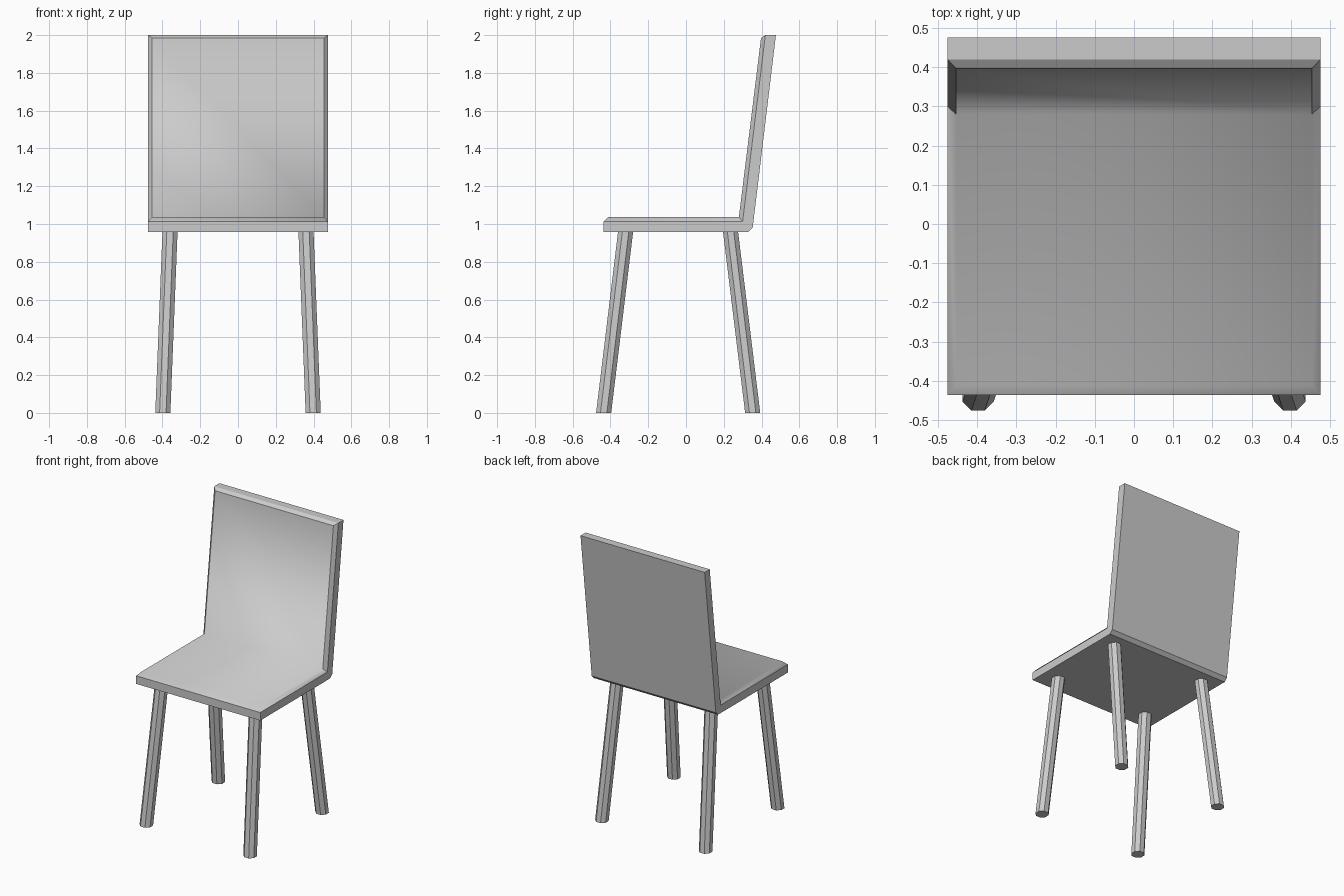
import bpy, bmesh
from mathutils import Vector

if "Cube" in bpy.data.objects:
    bpy.data.objects.remove(bpy.data.objects["Cube"])


def finish(bm, name):
    bmesh.ops.recalc_face_normals(bm, faces=bm.faces)
    mesh = bpy.data.meshes.new(name)
    bm.to_mesh(mesh)
    bm.free()
    obj = bpy.data.objects.new(name, mesh)
    bpy.context.collection.objects.link(obj)
    return obj


# Seat and backrest: one bent shell, side profile in (y, z)
HALF, INNER = 0.476, 0.454
outer = [(-0.436, 0.957), (0.33, 0.957), (0.353, 0.98), (0.476, 2.0),
         (0.42, 2.0), (0.30, 1.013), (-0.436, 1.013)]
inner = [(0.397, 1.984), (0.28, 1.037), (-0.412, 1.037)]

bm = bmesh.new()
lo, ro = [[bm.verts.new((s * HALF, y, z)) for y, z in outer] for s in (-1, 1)]
li, ri = [[bm.verts.new((s * INNER, y, z)) for y, z in inner] for s in (-1, 1)]

# Underside, back, top edge and front edge
for i in (0, 1, 2, 3, 6):
    j = (i + 1) % 7
    bm.faces.new((lo[i], lo[j], ro[j], ro[i]))
# Flat sides and the chamfers along them
for o, n in ((lo, li), (ro, ri)):
    bm.faces.new((o[0], o[1], o[2], o[5], o[6]))
    bm.faces.new((o[2], o[3], o[4], o[5]))
    for k in range(2):
        f = bm.faces.new((o[4 + k], o[5 + k], n[k + 1], n[k]))
        f.smooth = k == 1
# Chamfers at the top and front, then the smooth sitting surface
bm.faces.new((lo[4], li[0], ri[0], ro[4]))
bm.faces.new((lo[6], li[2], ri[2], ro[6])).smooth = True
for k in range(2):
    bm.faces.new((li[k], li[k + 1], ri[k + 1], ri[k])).smooth = True

# Keep the outer rim and the backrest border crisp
for e in bm.edges:
    e.smooth = all(f.smooth for f in e.link_faces)
finish(bm, "seat_and_backrest")


# Splayed eight-sided legs
def leg(name, foot, top, r=0.04, c=0.017):
    section = [(r, c), (c, r), (-c, r), (-r, c), (-r, -c), (-c, -r), (c, -r), (r, -c)]
    bm = bmesh.new()
    rings = [[bm.verts.new(Vector(p) + Vector((x, y, 0))) for x, y in section]
             for p in (foot, top)]
    for i in range(8):
        j = (i + 1) % 8
        bm.faces.new((rings[0][i], rings[0][j], rings[1][j], rings[1][i]))
    for ring in rings:
        bm.faces.new(ring)
    finish(bm, name)


for s, side in ((-1, "left"), (1, "right")):
    leg(f"front_leg_{side}", (s * 0.398, -0.436, 0), (s * 0.36, -0.32, 0.958))
    leg(f"back_leg_{side}", (s * 0.398, 0.353, 0), (s * 0.36, 0.236, 0.958))
